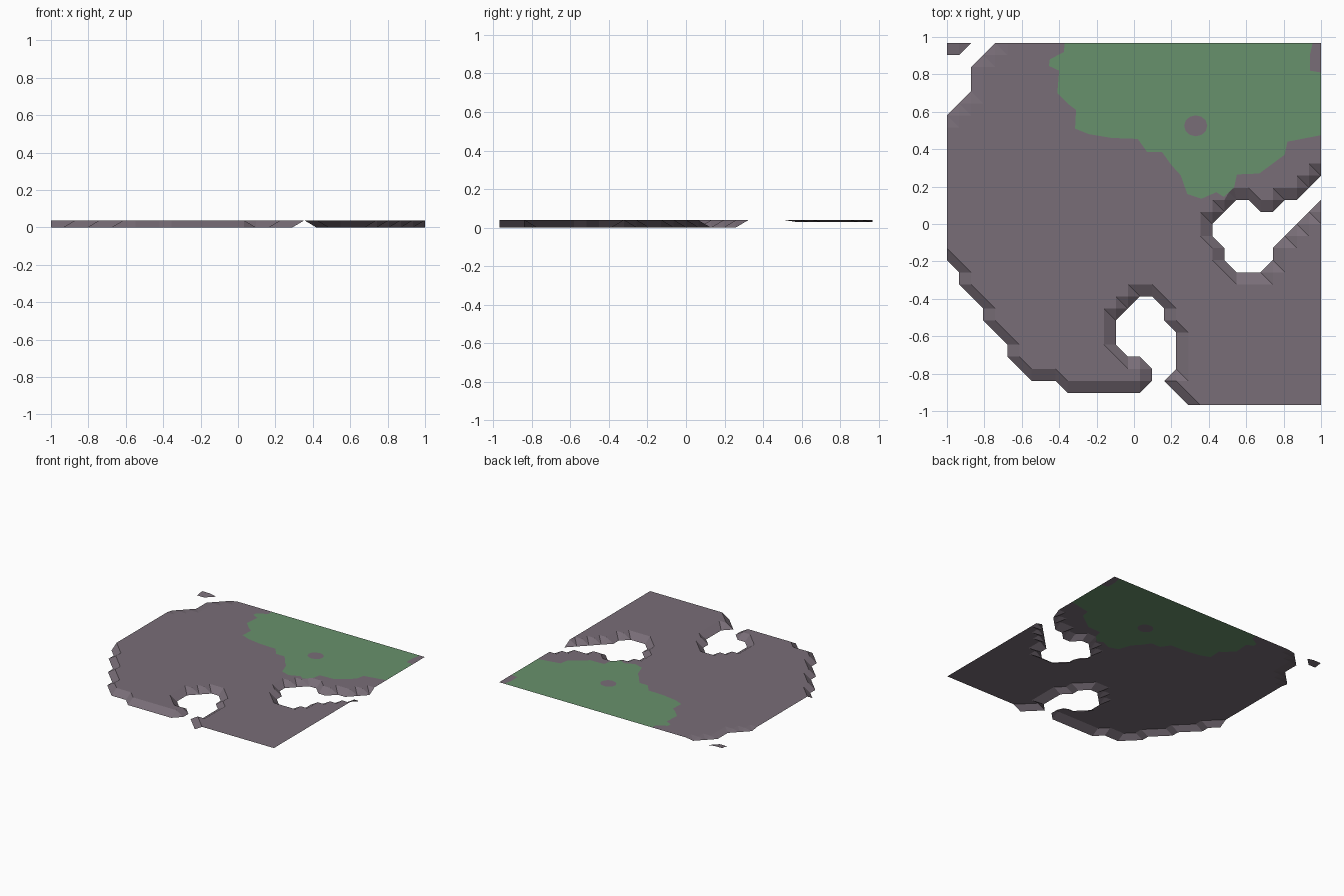
import bpy, bmesh, math
from mathutils import Vector
from mathutils.geometry import delaunay_2d_cdt

if "Cube" in bpy.data.objects:
    bpy.data.objects.remove(bpy.data.objects["Cube"])

NX, NY, STEP = 31, 30, 2 / 31        # terrain grid
TOP = 0.038                          # height of the flat ground


def material(name, rgb):
    m = bpy.data.materials.new(name)
    m.diffuse_color = (*rgb, 1)
    m.use_nodes = True
    m.node_tree.nodes["Principled BSDF"].inputs["Base Color"].default_value = m.diffuse_color
    return m


# Water outlines in grid units, with the height of their shoreline
bays = [
    (0.0, [(-2, 12), (0, 12), (1, 11), (1, 10), (3, 8), (3, 7), (5, 5), (5, 4), (7, 2),
           (9, 2), (10, 1), (16, 1), (17, 2), (17, 3), (16, 4), (15, 4), (14, 5), (14, 7),
           (16, 9), (17, 9), (18, 8), (18, 7), (19, 6), (19, 3), (18, 2), (20, 0),
           (20, -2), (-2, -2)]),
    (0.0, [(33, 19), (31, 19), (29, 17), (28, 17), (27, 16), (26, 16), (25, 17), (24, 17),
           (22, 15), (22, 14), (23, 13), (23, 12), (24, 11), (26, 11), (27, 12), (27, 13),
           (31, 17), (33, 17)]),
    (0.028, [(-2, 24), (0, 24), (2, 26), (2, 28), (4, 30), (4, 32), (2, 32), (2, 30),
             (1, 29), (0, 29), (-2, 29)]),
]

# Meadow outline in model units, and the bare spot inside it
meadow = [(-.37, .968), (-.375, .92), (-.45, .88), (-.455, .845), (-.40, .82), (-.41, .70),
          (-.35, .64), (-.31, .61), (-.315, .51), (-.24, .48), (-.12, .46), (.02, .455),
          (.07, .385), (.15, .385), (.20, .315), (.25, .26), (.285, .16), (.36, .135),
          (.44, .17), (.48, .145), (.535, .195), (.55, .265), (.67, .27), (.805, .37),
          (.82, .44), (1, .475), (1, .81), (.94, .82), (.94, .90), (.955, .968)]
spot = [(.33 + .062 * math.cos(a * math.tau / 12), .525 + .056 * math.sin(a * math.tau / 12))
        for a in range(12)]


def locate(x, y, poly):
    """1 inside, 0 on the outline, -1 outside."""
    inside = False
    for (ax, ay), (bx, by) in zip(poly, poly[1:] + poly[:1]):
        cross = (bx - ax) * (y - ay) - (by - ay) * (x - ax)
        if cross == 0 and min(ax, bx) <= x <= max(ax, bx) and min(ay, by) <= y <= max(ay, by):
            return 0
        if (ay > y) != (by > y) and x < ax + (y - ay) * (bx - ax) / (by - ay):
            inside = not inside
    return 1 if inside else -1


# Height of each grid point: ground, shoreline, or None in open water
height = {}
for i in range(NX + 1):
    for j in range(NY + 1):
        h = TOP
        for shore, poly in bays:
            where = locate(i, j, poly)
            if where == 1:
                h = None
                break
            if where == 0:
                h = shore
        height[i, j] = h

# Triangles of land; sloping banks join ground points to shoreline points
keys = [k for k, h in height.items() if h is not None]
index = {k: n for n, k in enumerate(keys)}
tris = []
for i in range(NX):
    for j in range(NY):
        a, b, c, d = (i, j), (i + 1, j), (i + 1, j + 1), (i, j + 1)
        ring = [k for k in (a, b, c, d) if k in index]
        cell = [(a, b, d), (b, c, d)] if len(ring) == 4 else [tuple(ring)]
        for t in cell:
            if len(t) == 3 and any(height[k] == TOP for k in t):
                tris.append([index[k] for k in t])

# Cut the meadow and spot outlines into the land
coords = [Vector((-1 + i * STEP, (j - NY / 2) * STEP)) for i, j in keys]
faces = list(tris)
half = NY / 2 * STEP
for outline in (meadow, spot):
    start = len(coords)
    coords += [Vector((x, min(y, half))) if y < .96 else Vector((x, half)) for x, y in outline]
    ring = list(range(start, len(coords)))
    area = sum(coords[p].cross(coords[q]) for p, q in zip(ring, ring[1:] + ring[:1]))
    faces.append(ring if area > 0 else ring[::-1])
meadow_id, spot_id = len(tris), len(tris) + 1
verts, _, out, vert_src, _, face_src = delaunay_2d_cdt(coords, [], faces, 0, 1e-5)

bm = bmesh.new()
bv = []
for v, src in zip(verts, vert_src):
    grid = [s for s in src if s < len(keys)]
    bv.append(bm.verts.new((v.x, v.y, height[keys[grid[0]]] if grid else TOP)))
for f, src in zip(out, face_src):
    if any(s < meadow_id for s in src):
        face = bm.faces.new([bv[n] for n in f])
        face.material_index = int(meadow_id in src and spot_id not in src)
bmesh.ops.delete(bm, geom=[v for v in bm.verts if not v.link_faces], context='VERTS')
bm.normal_update()
for f in bm.faces:
    if f.normal.z < 0:
        f.normal_flip()

mesh = bpy.data.meshes.new("island_ground")
bm.to_mesh(mesh)
bm.free()
mesh.materials.append(material("mauve rock", (.19, .155, .186)))
mesh.materials.append(material("meadow green", (.137, .283, .15)))
bpy.context.collection.objects.link(bpy.data.objects.new("island_ground", mesh))
